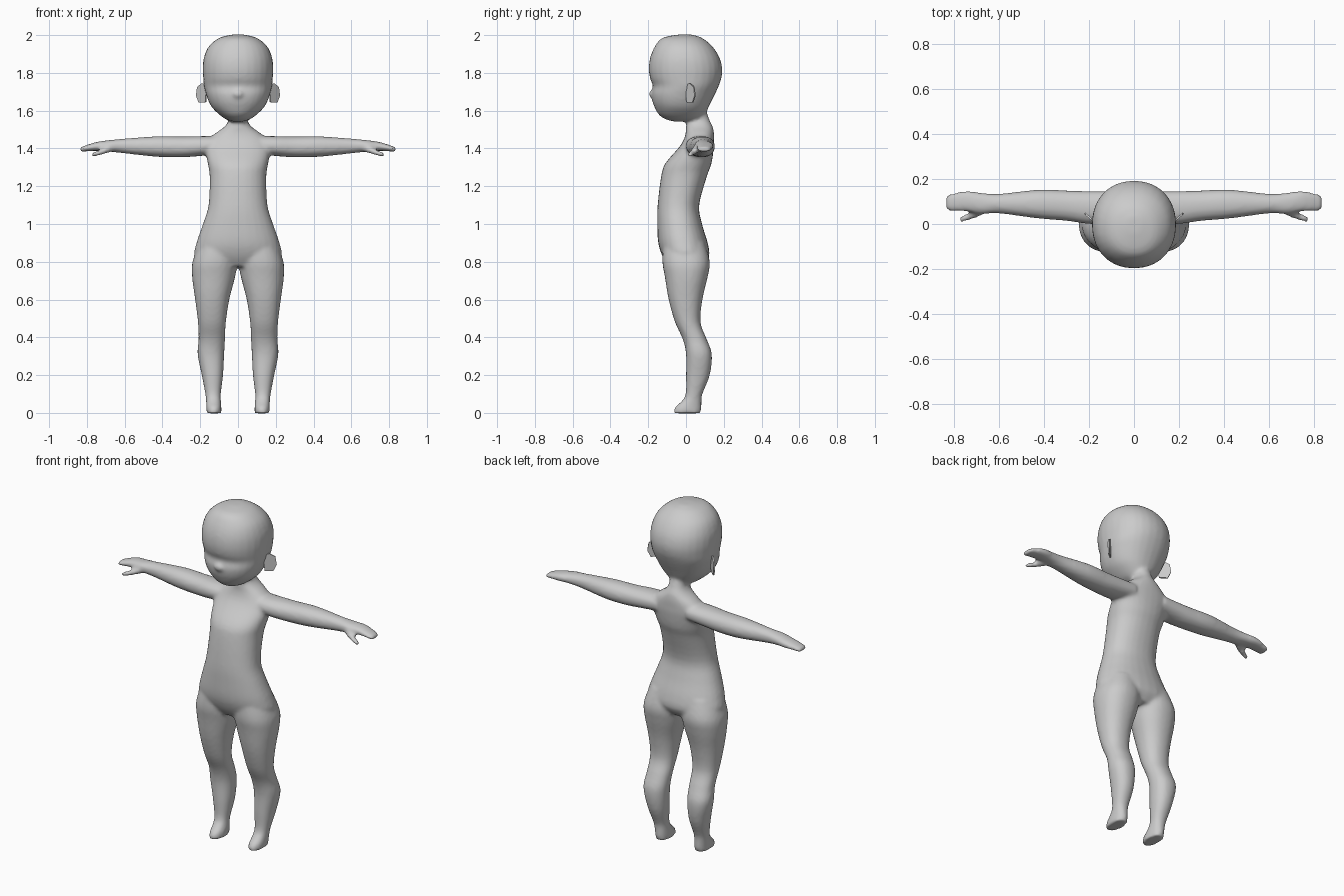
import bpy, bmesh, math
from mathutils import Vector

if "Cube" in bpy.data.objects:
    bpy.data.objects.remove(bpy.data.objects["Cube"])

skin = bpy.data.materials.new("plain grey")
skin.diffuse_color = (0.6, 0.6, 0.6, 1)
skin.use_nodes = True
skin.node_tree.nodes["Principled BSDF"].inputs["Base Color"].default_value = skin.diffuse_color


def spline(rows, steps=4):
    """Catmull-Rom interpolation of the cross-section rows."""
    out = []
    for i in range(len(rows) - 1):
        p0, p1 = rows[max(i - 1, 0)], rows[i]
        p2, p3 = rows[i + 1], rows[min(i + 2, len(rows) - 1)]
        for s in range(steps):
            t = s / steps
            out.append([b + 0.5 * t * (c - a + t * (2 * a - 5 * b + 4 * c - d + t * (3 * (b - c) + d - a)))
                        for a, b, c, d in zip(p0, p1, p2, p3)])
    return out + [list(rows[-1])]


def loft(bm, rows, place, power=2.2, n=28):
    """Closed tube; each row is (position, u0, u1, v0, v1)."""
    rings = []
    for w, u0, u1, v0, v1 in spline(rows):
        ring = []
        for k in range(n):
            a = 2 * math.pi * k / n
            c, s = math.cos(a), math.sin(a)
            u = (u0 + u1) / 2 + (u1 - u0) / 2 * math.copysign(abs(c) ** (2 / power), c)
            v = (v0 + v1) / 2 + (v1 - v0) / 2 * math.copysign(abs(s) ** (2 / power), s)
            ring.append(bm.verts.new(place(w, u, v)))
        rings.append(ring)
    for a, b in zip(rings, rings[1:]):
        for k in range(n):
            bm.faces.new((a[k], a[(k + 1) % n], b[(k + 1) % n], b[k]))
    bm.faces.new(rings[0])
    bm.faces.new(rings[-1])


def sym(rows):
    """Rows (z, half width, y front, y back) to full rows."""
    return [(z, -h, h, a, b) for z, h, a, b in rows]


bm = bmesh.new()

# head
loft(bm, sym([
    (2.003, .03, -.04, .03), (1.985, .10, -.125, .085), (1.94, .155, -.165, .14),
    (1.88, .181, -.19, .178), (1.82, .187, -.197, .192), (1.77, .184, -.19, .187),
    (1.73, .18, -.175, .173), (1.69, .17, -.183, .155), (1.65, .156, -.178, .135),
    (1.615, .136, -.165, .118), (1.58, .10, -.145, .10), (1.555, .065, -.11, .085),
    (1.542, .03, -.06, .06)]), lambda w, u, v: (u, v, w), 2.15)

# nose
res = bmesh.ops.create_icosphere(bm, subdivisions=2, radius=1)
for v in res["verts"]:
    v.co = Vector((v.co.x * .035, -.165 + v.co.y * .033, 1.688 + v.co.z * .028))

# neck and torso
loft(bm, sym([
    (1.62, .045, .0, .10), (1.55, .05, .004, .125), (1.515, .072, .0, .142),
    (1.48, .12, -.002, .148), (1.44, .165, -.015, .148), (1.40, .172, -.042, .147),
    (1.32, .16, -.11, .135), (1.25, .15, -.132, .11), (1.1, .156, -.15, .07),
    (1.0, .186, -.152, .085), (.9, .22, -.147, .115), (.83, .228, -.125, .123),
    (.775, .15, -.09, .09)]), lambda w, u, v: (u, v, w))

leg = [(.9, .0, .205, -.12, .10), (.8, .003, .241, -.125, .126), (.72, .015, .243, -.112, .115),
       (.6, .046, .227, -.092, .087), (.48, .064, .212, -.058, .077), (.39, .069, .209, -.017, .11),
       (.31, .073, .214, .0, .137), (.2, .079, .192, .0, .126), (.1, .091, .173, -.002, .087),
       (.06, .09, .169, -.025, .082), (.03, .088, .168, -.058, .082), (-.002, .088, .167, -.066, .078)]
arm = [(.10, .0, .145, 1.37, 1.467), (.2, .0, .146, 1.36, 1.465), (.3, .014, .149, 1.353, 1.463),
       (.43, .025, .152, 1.356, 1.464), (.6, .047, .134, 1.374, 1.452), (.68, .044, .139, 1.383, 1.444),
       (.74, .055, .147, 1.387, 1.436), (.79, .057, .14, 1.386, 1.422), (.836, .06, .128, 1.38, 1.405)]
thumb = [(.66, .05, .095, 1.385, 1.43), (.70, .028, .068, 1.373, 1.408),
         (.74, .015, .048, 1.361, 1.39), (.775, .006, .032, 1.356, 1.376)]

# legs, arms and thumbs on both sides
for side in (1, -1):
    loft(bm, leg, lambda w, u, v: (side * u, v, w))
    loft(bm, arm, lambda w, u, v: (side * w, u, v))
    loft(bm, thumb, lambda w, u, v: (side * w, u, v))

bmesh.ops.recalc_face_normals(bm, faces=bm.faces)
mesh = bpy.data.meshes.new("body")
bm.to_mesh(mesh)
bm.free()
body = bpy.data.objects.new("body", mesh)
bpy.context.collection.objects.link(body)
mesh.materials.append(skin)

# fuse the parts into one soft skin
fuse = body.modifiers.new("fuse", 'REMESH')
fuse.mode = 'VOXEL'
fuse.voxel_size = 0.01
fuse.use_smooth_shade = True
soft = body.modifiers.new("soften", 'SMOOTH')
soft.factor = 0.5
soft.iterations = 6

# ears: thin plates flaring out and back from the head
outline = [(0, 1.735), (.45, 1.745), (.9, 1.725), (1, 1.68), (.75, 1.642), (.1, 1.645)]
for side, name in ((1, "ear_left"), (-1, "ear_right")):
    bm = bmesh.new()
    bm.faces.new([bm.verts.new((side * (.165 + .055 * t), .0 + .048 * t, z)) for t, z in outline])
    em = bpy.data.meshes.new(name)
    bm.to_mesh(em)
    bm.free()
    em.materials.append(skin)
    ear = bpy.data.objects.new(name, em)
    bpy.context.collection.objects.link(ear)
    thick = ear.modifiers.new("thickness", 'SOLIDIFY')
    thick.thickness = 0.008
    thick.offset = 0
